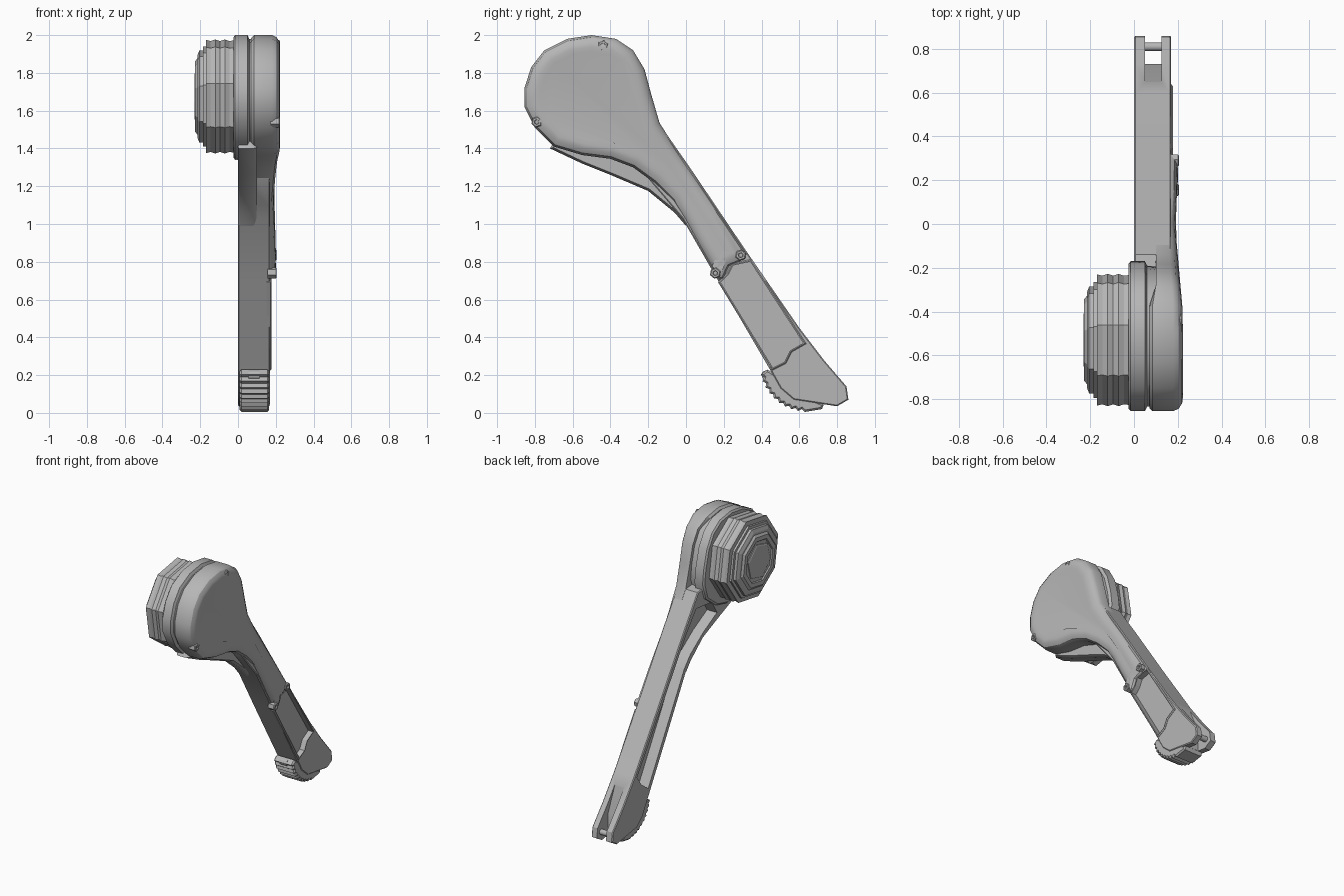
import bpy, bmesh, math
from mathutils import Vector

if "Cube" in bpy.data.objects:
    bpy.data.objects.remove(bpy.data.objects["Cube"])

GREY = (0.47, 0.47, 0.47, 1)
metal = bpy.data.materials.new("cast_grey")
metal.use_nodes = True
metal.diffuse_color = GREY
metal.node_tree.nodes["Principled BSDF"].inputs["Base Color"].default_value = GREY


def inset(pts, d):
    """Move a closed outline inwards by d."""
    n = len(pts)
    p = [Vector(q) for q in pts]
    area = sum(p[i].x * p[(i + 1) % n].y - p[(i + 1) % n].x * p[i].y for i in range(n))
    s = 1 if area > 0 else -1
    out = []
    for i in range(n):
        a = (p[i] - p[i - 1]).normalized()
        b = (p[(i + 1) % n] - p[i]).normalized()
        na, nb = Vector((-a.y, a.x)) * s, Vector((-b.y, b.x)) * s
        out.append(p[i] + (na + nb) * d / max(1 + na.dot(nb), 0.5))
    return out


def loft(name, outline, layers, shape=None):
    """Stack (x, inset) copies of a side outline into a closed solid."""
    bm = bmesh.new()
    rings = []
    for x, d in layers:
        ring = []
        for q in inset(outline, d):
            px = shape(x, q[0]) if shape else x
            ring.append(bm.verts.new((px, q[0], q[1])))
        rings.append(ring)
    n = len(outline)
    for lo, hi in zip(rings, rings[1:]):
        for i in range(n):
            j = (i + 1) % n
            bm.faces.new((lo[i], lo[j], hi[j], hi[i]))
    bm.faces.new(rings[0])
    bm.faces.new(rings[-1])
    bmesh.ops.recalc_face_normals(bm, faces=bm.faces)
    me = bpy.data.meshes.new(name)
    bm.to_mesh(me)
    bm.free()
    me.materials.append(metal)
    ob = bpy.data.objects.new(name, me)
    bpy.context.collection.objects.link(ob)
    return ob


def polygon(center, r, sides, start=0):
    return [(center[0] + r * math.cos(math.radians(start + 360 * i / sides)),
             center[1] + r * math.sin(math.radians(start + 360 * i / sides)))
            for i in range(sides)]


def cut(ob, outline, x0, x1):
    """Remove a prism from a part."""
    cutter = loft("cutter", outline, [(x0, 0), (x1, 0)])
    cutter.hide_render = True
    mod = ob.modifiers.new("cut", "BOOLEAN")
    mod.operation, mod.solver, mod.object = "DIFFERENCE", "EXACT", cutter
    bpy.context.view_layer.objects.active = ob
    bpy.ops.object.modifier_apply(modifier=mod.name)
    bpy.data.objects.remove(cutter)


# Rounded crown shared by the cover and the collar
crown = [(-.7, 1.41), (-.8, 1.51), (-.855, 1.62), (-.855, 1.72), (-.82, 1.83),
         (-.75, 1.92), (-.63, 1.98), (-.5, 2.0), (-.37, 1.98), (-.28, 1.92),
         (-.22, 1.82), (-.185, 1.69)]

# Arm with open channel, panel pocket and forked foot
arm = loft("arm", [(-.3, 1.55), (-.14, 1.53), (-.05, 1.4), (.02, 1.3), (.31, .87),
                   (.6, .45), (.73, .28), (.85, .14), (.86, .07), (.8, .035), (.57, .07),
                   (.5, .13), (.45, .22), (.17, .7), (-.02, 1.03), (-.08, 1.1), (-.25, 1.3)],
           [(0, .006), (.006, 0), (.164, 0), (.17, .006)])
flange = loft("flange", [(-.72, 1.4), (-.55, 1.32), (-.4, 1.26), (-.2, 1.175), (-.06, 1.06),
                         (0, .99), (.04, 1.1), (-.2, 1.48), (-.6, 1.6)],
              [(0, .006), (.01, 0), (.08, 0), (.1, .012)])
channel = [(.44, .31), (.02, 1.03), (-.05, 1.11), (-.2, 1.215), (-.36, 1.3),
           (-.3, 1.4), (-.12, 1.42), (0, 1.27), (.29, .84), (.57, .44), (.52, .37)]
for part in (arm, flange):
    cut(part, channel, -.1, .08)
pocket = [(.185, .69), (.225, .73), (.25, .78), (.34, .8), (.62, .37), (.55, .33), (.52, .27), (.46, .24)]
cut(arm, pocket, .138, .3)
cut(arm, [(.63, .55), (.65, .38), (.73, .2), (.73, -.1), (1, -.1), (1, .55)], .05, .125)

# Thin raised lip around the pocket
lip = loft("pocket_lip", inset(pocket, -.012), [(.15, 0), (.172, 0), (.178, .006)])
cut(lip, pocket, .1, .3)


def cover_shape(x, y):
    """Cover sinks at the neck and stays clear of the arm channel."""
    if x < .1:
        return x if y < -.32 else .1
    if y < 0:
        dip = .035 * min(max((y + .4) / .4, 0), 1)
    else:
        dip = .035 - .013 * min(y / .2, 1)
    return x - dip * (x - .05) / .17


# Cover running from the head down the arm
loft("cover", crown + [(-.14, 1.535), (-.05, 1.395), (.02, 1.295), (.17, 1.07), (.325, .84),
                       (.29, .8), (.23, .775), (.2, .71), (.175, .7), (.07, .88),
                       (-.015, 1.03), (-.07, 1.12), (-.17, 1.22), (-.28, 1.3), (-.4, 1.345),
                       (-.55, 1.365)],
     [(.07, .015), (.085, 0), (.18, 0), (.205, .012), (.219, .035), (.223, .06), (.219, .085)],
     cover_shape)

# Collar between cover and drum
loft("collar", crown + [(-.17, 1.58), (-.21, 1.46), (-.33, 1.37), (-.45, 1.34), (-.58, 1.36)],
     [(-.025, .012), (-.015, 0), (.05, 0), (.06, .02), (.1, .025)])

# Eight sided drum with shallow grooves, stepped cap and six sided hub
hub = (-.53, 1.675)
octagon = polygon(hub, .31, 8, 32)
loft("drum", octagon, [(-.17, .002), (-.145, .008), (-.12, 0), (-.095, .008),
                       (-.07, 0), (-.045, .008), (0, .002)])
loft("drum_cap", octagon, [(-.16, .035), (-.185, .035), (-.185, .055), (-.205, .055),
                           (-.215, .08), (-.215, .095), (-.228, .11), (-.228, .14),
                           (-.22, .145)])
loft("hub_plate", polygon(hub, .135, 6, 15), [(-.21, 0), (-.226, 0), (-.23, .01)])

# Toothed foot pad
teeth = []
for i in range(19):
    a = math.radians(192 + i * 4.2)
    r = .25 if i % 2 == 0 else .237
    teeth.append((.64 + r * math.cos(a), .255 + r * math.sin(a)))
loft("foot_pad", teeth + [(.72, .02), (.73, .045), (.6, .1), (.48, .2), (.43, .23)],
     [(.008, .01), (.018, 0), (.155, 0), (.165, .01)])

# Fork pin and pad pin
loft("fork_pin", polygon((.81, .1), .02, 12), [(.04, 0), (.135, 0)])
loft("pad_pin", polygon((.425, .2), .025, 12), [(.055, 0), (.115, 0)])

# Six sided screws with sunken sockets
for i, (y, z, x) in enumerate([(-.44, 1.945, .222), (-.79, 1.54, .222),
                               (.155, .74, .205), (.29, .835, .205)]):
    loft(f"screw_{i + 1}", polygon((y, z), .03, 6, 20),
         [(x - .05, 0), (x - .005, 0), (x, .005), (x, .014), (x - .01, .016)])

# Soft shading with crisp edges
for ob in bpy.context.scene.objects:
    if ob.type == "MESH":
        bpy.ops.object.select_all(action="DESELECT")
        ob.select_set(True)
        bpy.context.view_layer.objects.active = ob
        smooth = not ob.name.startswith(("drum", "hub"))
        if smooth:
            bpy.ops.object.shade_smooth_by_angle(angle=math.radians(32))
